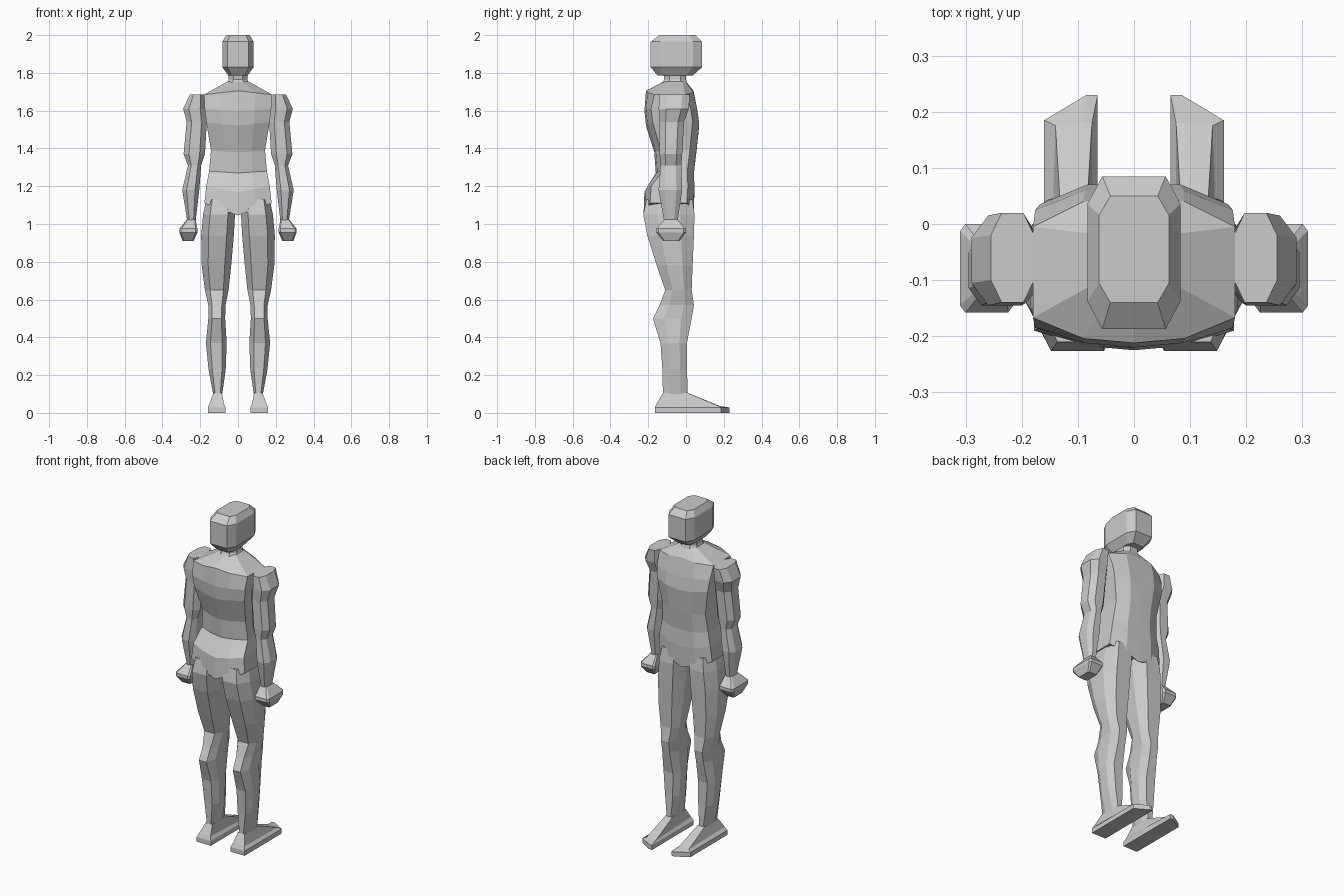
import bpy, bmesh


def loft(name, rings, mirror=False):
    """Skin a list of equally sized point rings and cap both ends."""
    bm = bmesh.new()
    loops = [[bm.verts.new(p) for p in ring] for ring in rings]
    n = len(loops[0])
    for a, b in zip(loops, loops[1:]):
        for i in range(n):
            j = (i + 1) % n
            bm.faces.new((a[i], a[j], b[j], b[i]))
    bm.faces.new(loops[0])
    bm.faces.new(loops[-1])
    bmesh.ops.recalc_face_normals(bm, faces=bm.faces)
    mesh = bpy.data.meshes.new(name)
    bm.to_mesh(mesh)
    bm.free()
    ob = bpy.data.objects.new(name, mesh)
    bpy.context.collection.objects.link(ob)
    if mirror:
        ob.modifiers.new("mirror", 'MIRROR')
    return ob


def octagon(z, x0, x1, y0, y1, fx=0.25, fy=0.25):
    """Rectangle with chamfered corners."""
    cx, cy = (x1 - x0) * fx, (y1 - y0) * fy
    return [(x0 + cx, y0, z), (x1 - cx, y0, z), (x1, y0 + cy, z), (x1, y1 - cy, z),
            (x1 - cx, y1, z), (x0 + cx, y1, z), (x0, y1 - cy, z), (x0, y0 + cy, z)]


def torso_ring(z, w, yf, yb, drop=0, side=0.035):
    """Broad section with a spine crease; drop lowers the centre line."""
    h, d = w * 0.5, drop * 0.5
    return [(0, yb, z - drop), (h, yb + 0.008, z - d), (w, yb + side, z), (w, yf - side, z),
            (h, yf, z - d), (0, yf, z - drop), (-h, yf, z - d), (-w, yf - side, z),
            (-w, yb + side, z), (-h, yb + 0.008, z - d)]


# Head and neck
loft("head", [octagon(z, -w, w, y0, y1, 0.16, 0.18) for z, w, y0, y1 in [
    (1.785, 0.05, -0.15, 0.035), (1.83, 0.083, -0.187, 0.085),
    (1.965, 0.083, -0.187, 0.085), (2.0, 0.062, -0.14, 0.05)]])
loft("neck", [octagon(z, -w, w, y0, y1) for z, w, y0, y1 in [
    (1.70, 0.075, -0.15, 0.02), (1.765, 0.05, -0.115, 0.0), (1.80, 0.05, -0.12, 0.0)]])

# Torso from crotch to collar
loft("torso", [torso_ring(*r) for r in [
    (1.11, 0.178, 0.04, -0.225, 0.065),
    (1.20, 0.168, 0.045, -0.22, 0.03),
    (1.28, 0.153, 0.042, -0.16, 0.01),
    (1.39, 0.143, 0.055, -0.168, 0.01),
    (1.54, 0.168, 0.07, -0.212, 0.02),
    (1.61, 0.176, 0.06, -0.22, 0.01),
    (1.685, 0.18, 0.04, -0.212, -0.02, 0.045),
    (1.755, 0.055, 0.0, -0.118, 0, 0.02)]])

# Arms
loft("arm", [octagon(*r) for r in [
    (1.685, 0.178, 0.255, -0.14, 0.02),
    (1.61, 0.17, 0.29, -0.145, 0.015),
    (1.54, 0.165, 0.272, -0.14, -0.01),
    (1.37, 0.175, 0.288, -0.14, -0.02),
    (1.31, 0.195, 0.265, -0.135, -0.025),
    (1.18, 0.205, 0.295, -0.145, -0.02),
    (1.01, 0.225, 0.268, -0.115, -0.045)]], True)

# Hands
loft("hand", [octagon(*r, 0.1, 0.08) for r in [
    (1.025, 0.225, 0.27, -0.115, -0.045),
    (0.975, 0.215, 0.31, -0.158, 0.0),
    (0.955, 0.215, 0.31, -0.158, 0.0),
    (0.91, 0.235, 0.293, -0.12, -0.035)]], True)

# Legs
loft("leg", [octagon(*r, 0.22, 0.28) for r in [
    (1.13, 0.025, 0.168, -0.21, 0.035),
    (1.05, 0.016, 0.185, -0.226, 0.045),
    (0.94, 0.022, 0.195, -0.205, 0.042),
    (0.78, 0.036, 0.192, -0.155, 0.035),
    (0.65, 0.05, 0.175, -0.11, 0.03),
    (0.57, 0.066, 0.157, -0.14, 0.042),
    (0.50, 0.068, 0.157, -0.175, 0.03),
    (0.37, 0.06, 0.17, -0.135, 0.005),
    (0.23, 0.065, 0.156, -0.125, 0.005),
    (0.09, 0.085, 0.13, -0.122, 0.01)]], True)

# Feet: sole, toe edge, instep
sole = [(0.065, -0.165), (0.16, -0.165), (0.16, 0.185), (0.085, 0.23), (0.065, 0.23)]
loft("foot", [
    [(x, y, 0) for x, y in sole],
    [(x, y, 0.028) for x, y in sole],
    [(0.075, -0.155, 0.05), (0.15, -0.155, 0.05), (0.14, 0.175, 0.036),
     (0.09, 0.18, 0.036), (0.075, 0.18, 0.036)],
    [(0.085, -0.122, 0.105), (0.13, -0.122, 0.105), (0.13, 0.01, 0.105),
     (0.1, 0.012, 0.105), (0.085, 0.01, 0.105)]], True)
